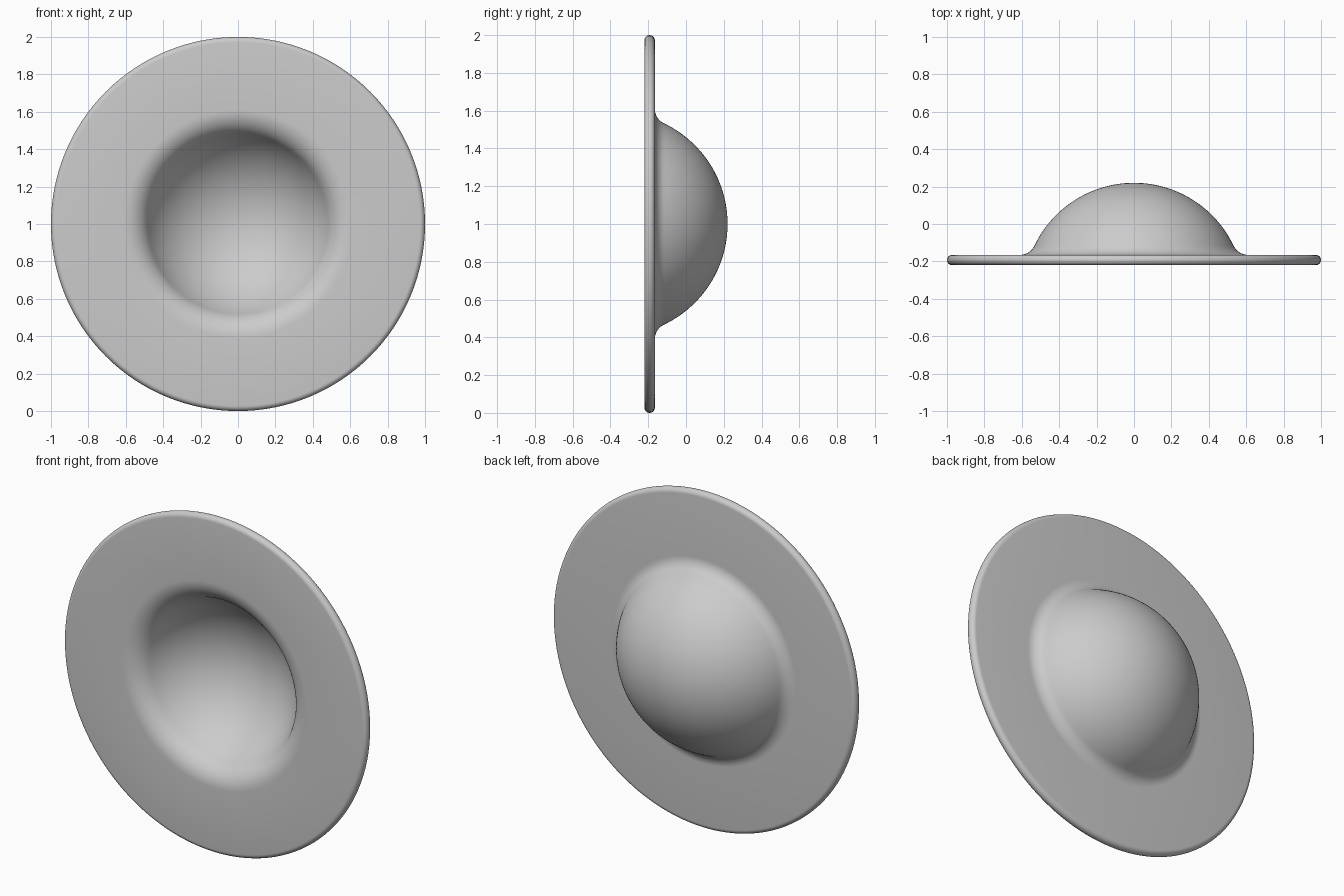
import bpy, bmesh
from math import sin, cos, pi, atan2, hypot
from mathutils import Matrix, Vector

cube = bpy.data.objects.get("Cube")
if cube:
    bpy.data.objects.remove(cube, do_unlink=True)

# Main dimensions: radius is measured from the axis, y runs front to back
THICK = 0.055
FRONT, BACK = -0.22, -0.22 + THICK
DOME_R, DOME_Y = 0.59, -0.37
BEND_R = 0.61
BEND = 0.086
BEND_Y = BACK + BEND
SEGMENTS = 128


def arc(cx, cy, radius, start, end, steps):
    """Points (radius from axis, y) along a circular arc."""
    angles = [start + (end - start) * i / steps for i in range(steps + 1)]
    return [(cx + radius * cos(a), cy + radius * sin(a)) for a in angles]


# Profile: outer dome, outer bend, rounded rim, inner bend, inner dome
tilt = atan2(BEND_Y - DOME_Y, BEND_R)
rim = THICK / 2
profile = arc(0, DOME_Y, DOME_R, pi / 2, tilt, 28)
profile += arc(BEND_R, BEND_Y, BEND, pi + tilt, 1.5 * pi, 10)[1:]
profile += arc(1 - rim, BACK - rim, rim, pi / 2, -pi / 2, 12)
profile += arc(BEND_R, BEND_Y, BEND + THICK, 1.5 * pi, pi + tilt, 10)
profile += arc(0, DOME_Y, DOME_R - THICK, tilt, pi / 2, 28)[1:]

# Spin the profile around the front-to-back axis
bm = bmesh.new()
verts = [bm.verts.new((max(r, 0), y, 0)) for r, y in profile]
edges = [bm.edges.new(pair) for pair in zip(verts, verts[1:])]
bmesh.ops.spin(bm, geom=verts + edges, cent=(0, 0, 0), axis=(0, 1, 0),
               angle=2 * pi, steps=SEGMENTS, use_duplicate=False)
bmesh.ops.remove_doubles(bm, verts=bm.verts, dist=0.0001)
bmesh.ops.recalc_face_normals(bm, faces=bm.faces)
bmesh.ops.translate(bm, verts=bm.verts, vec=(0, 0, 1))

mesh = bpy.data.meshes.new("domed_disc")
bm.to_mesh(mesh)
bm.free()
disc = bpy.data.objects.new("domed_disc", mesh)
bpy.context.collection.objects.link(disc)

# Plain grey finish
grey = bpy.data.materials.new("light grey")
grey.use_nodes = True
colour = (0.6, 0.6, 0.6, 1)
grey.diffuse_color = colour
grey.node_tree.nodes["Principled BSDF"].inputs["Base Color"].default_value = colour
mesh.materials.append(grey)

# Smooth shading
bpy.ops.object.select_all(action="DESELECT")
disc.select_set(True)
bpy.context.view_layer.objects.active = disc
bpy.ops.object.shade_smooth_by_angle(angle=pi / 6)
